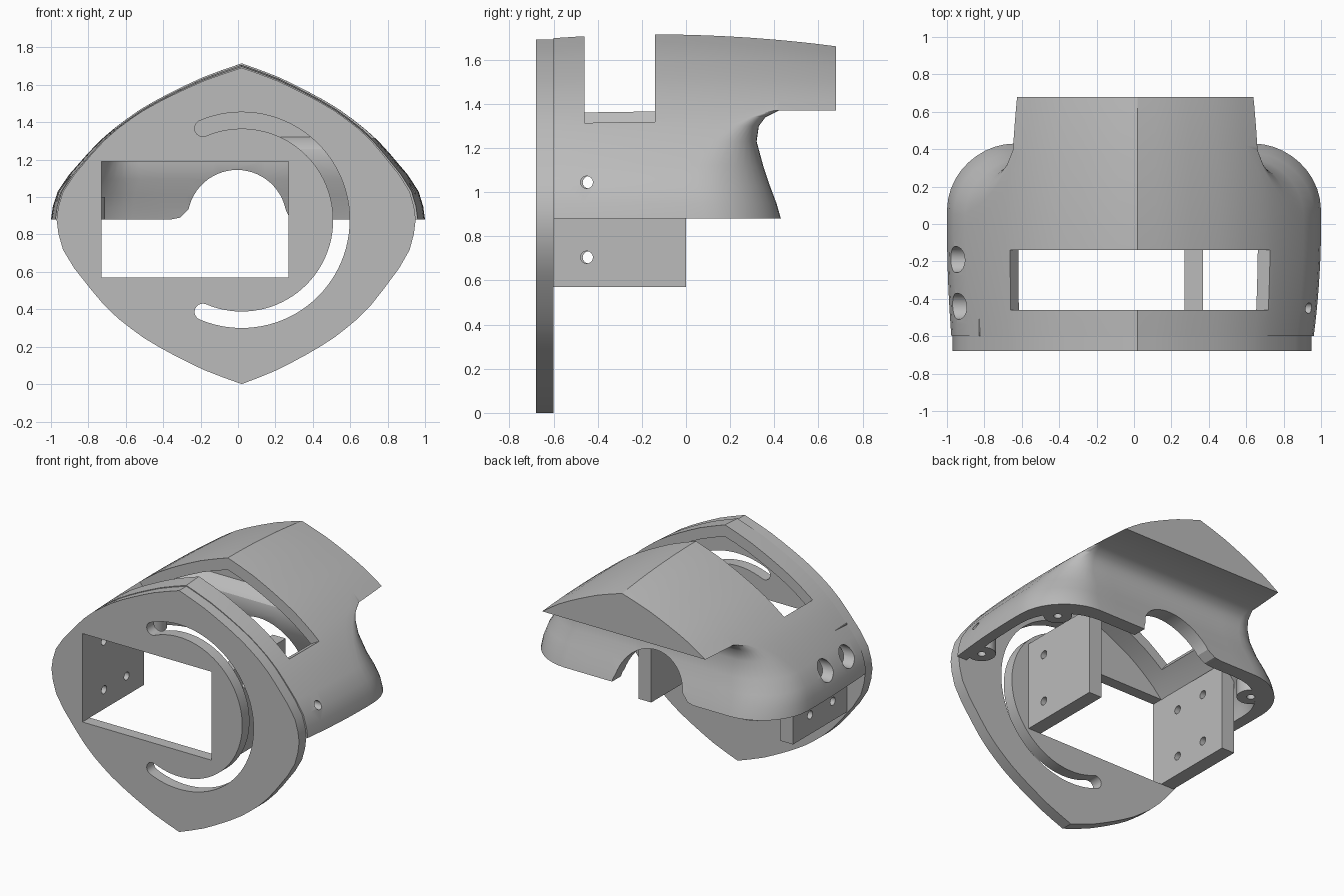
import bpy, bmesh
from math import sin, cos, pi, radians

cube = bpy.data.objects.get("Cube")
if cube:
    bpy.data.objects.remove(cube)

grey = bpy.data.materials.new("plain_grey")
grey.use_nodes = True
grey.diffuse_color = (0.5, 0.5, 0.5, 1)
grey.node_tree.nodes["Principled BSDF"].inputs["Base Color"].default_value = (0.5, 0.5, 0.5, 1)

BASE, EAVE, TOP = 0.88, 1.37, 1.715
# Lower housing rows: height, half width, back y, corner radius
POD = [(BASE, 1.0, .43, .35), (.95, .99, .41, .34), (1.03, .965, .38, .33),
       (1.12, .905, .35, .3), (1.23, .81, .32, .2), (1.3, .745, .33, .13),
       (1.34, .7, .36, .08), (EAVE, .665, .42, .03)]
# Visor rows: height, half width
VISOR = [(EAVE, .665), (1.42, .6), (1.47, .53), (1.52, .445), (1.56, .37),
         (1.6, .29), (1.64, .205), (1.68, .1), (TOP, 0)]


def place(side, x, y, z, w):
    """Taper the sides and bow the ridge along the length."""
    c = .05 if y > 0 or side > 0 else .03
    lift = max(0, (z - EAVE) / (TOP - EAVE))
    return (side * x * (1 - c * (y / .68) ** 2) + .02 * (1 - w), y,
            z - .08 * (y + .14) ** 2 * lift)


def finish(name, bm):
    bmesh.ops.recalc_face_normals(bm, faces=bm.faces[:])
    mesh = bpy.data.meshes.new(name)
    bm.to_mesh(mesh)
    bm.free()
    obj = bpy.data.objects.new(name, mesh)
    bpy.context.collection.objects.link(obj)
    mesh.materials.append(grey)
    return obj


def half_slice(w, front, back, r, visor):
    """Plan outline of one half, from the front round to the rear centre."""
    r = min(r, w)
    start = .39 if visor else back - r
    pts = [(w, front + (start - front) * i / 10) for i in range(11)]
    for i in range(1, 11):
        a = pi / 2 * i / 10
        pts.append((w, start + (back - start) * i / 10) if visor
                   else (w - r + r * cos(a), start + r * sin(a)))
    inner = w if visor else w - r
    return pts + [(inner * (1 - k / 4), back) for k in range(1, 4)]


def loft(name, rows, front):
    bm = bmesh.new()
    loops = []
    for z, w, back, r, visor in rows:
        half = half_slice(w, front, back, r, visor)
        co = [place(1, x, y, z, w) for x, y in half]
        co += [place(-1, x, y, z, w) for x, y in reversed(half)]
        loops.append([bm.verts.new(c) for c in co])
    n = len(loops[0])
    for a, b in zip(loops, loops[1:]):
        for i in range(n):
            j = (i + 1) % n
            bm.faces.new((a[i], a[j], b[j], b[i]))
    bm.faces.new(loops[0])
    bmesh.ops.remove_doubles(bm, verts=bm.verts[:], dist=.0005)
    bmesh.ops.dissolve_degenerate(bm, edges=bm.edges[:], dist=.0005)
    return finish(name, bm)


def prism(name, outline, y0, y1):
    """Extrude an x-z outline along y."""
    bm = bmesh.new()
    face = bm.faces.new([bm.verts.new((x, y0, z)) for x, z in outline])
    ext = bmesh.ops.extrude_face_region(bm, geom=[face])
    moved = [v for v in ext["geom"] if isinstance(v, bmesh.types.BMVert)]
    bmesh.ops.translate(bm, verts=moved, vec=(0, y1 - y0, 0))
    return finish(name, bm)


def box(name, x0, x1, y0, y1, z0, z1):
    return prism(name, [(x0, z0), (x1, z0), (x1, z1), (x0, z1)], y0, y1)


def rod(name, centre, radius, depth, axis):
    rot = (0, pi / 2, 0) if axis == "x" else (0, 0, 0)
    bpy.ops.mesh.primitive_cylinder_add(vertices=32, radius=radius, depth=depth,
                                        location=centre, rotation=rot)
    obj = bpy.context.object
    obj.name = name
    obj.data.materials.append(grey)
    return obj


def activate(obj):
    bpy.ops.object.select_all(action="DESELECT")
    obj.select_set(True)
    bpy.context.view_layer.objects.active = obj


def cut(obj, *cutters):
    for c in cutters:
        activate(obj)
        mod = obj.modifiers.new("cut", "BOOLEAN")
        mod.operation, mod.solver, mod.object = "DIFFERENCE", "EXACT", c
        bpy.ops.object.modifier_apply(modifier=mod.name)
        bpy.data.objects.remove(c)


# Hollow shell with solid visor
rows = [r + (False,) for r in POD] + [(z, w, .68, 0, True) for z, w in VISOR]
shell = loft("shell", rows, -.6)
inner = [(BASE + (z - BASE) * .9, w * .92, b - .1, r, False) for z, w, b, r in POD]
inner += [(BASE + (z - BASE) * .9, w * .92, .32, .03, False) for z, w in VISOR[1:]]
inner.insert(0, (.8,) + inner[0][1:])
cut(shell, loft("cavity", inner, -.7))

# Rear arch with flared feet
arch = [(-.36, .8), (-.36, .88), (-.31, .89), (-.28, .92)]
arch += [(-.005 + .265 * cos(a), BASE + .265 * sin(a))
         for a in [radians(168 - 6 * i) for i in range(27)]]
arch += [(.27, .9), (.28, .8)]
cut(shell, prism("arch_cutter", arch, .05, .7))

# Slot across the roof
slot = [(.42, 1.15), (.9, 1.414), (.9, 2), (-.87, 2), (-.87, 1.635), (-.5, 1.154)]
cut(shell, prism("roof_cutter", slot, -.46, -.14))

# Screw access holes in the sides
cut(shell, rod("access", (.95, -.45, 1.045), .028, .5, "x"),
    *[rod("access", (-.95, y, 1.045), .07, .5, "x") for y in (-.44, -.19)])

# Screw bosses inside the rim
bosses = []
for x, y in ((.8, .2), (-.8, .2), (.86, -.48)):
    boss = rod("screw_boss", (x, y, .941), .09, .12, "z")
    cut(boss, rod("boss_hole", (x, y, .88), .026, .16, "z"))
    cut(shell, rod("rim_hole", (x, y, .88), .026, .16, "z"))
    bosses.append(boss)

# Pointed oval front plate
upper = [(z, w) for z, w, _, _ in POD] + VISOR[1:]
lens = []
for side, seq in ((1, upper), (-1, upper[-2::-1])):
    lens += [place(side, w, -.68, z, w)[::2] for z, w in seq]
squash = BASE / (max(z for _, z in lens) - BASE)
lens += [(x, BASE - (z - BASE) * squash) for x, z in
         [place(s, w, -.68, z, w)[::2]
          for s, seq in ((-1, upper[1:]), (1, upper[-2:0:-1])) for z, w in seq]]
plate = prism("front_plate", lens, -.68, -.6)

# Rectangular window and curved slot in the plate
cx, mid, hw, end = .02, .533, .044, radians(113)


def polar(a, r):
    return (cx + r * cos(a), .877 + r * sin(a))


def cap(a, start, turn):
    px, pz = polar(a, mid)
    angles = [start + turn * pi * i / 10 for i in range(1, 10)]
    return [(px + hw * cos(t), pz + hw * sin(t)) for t in angles]


sweep = [-end + 2 * end * i / 60 for i in range(61)]
curve = [polar(a, mid + hw) for a in sweep] + cap(end, end, 1)
curve += [polar(a, mid - hw) for a in reversed(sweep)] + cap(-end, -end + pi, 1)
cut(plate, box("window", -.73, .27, -.8, -.5, .57, 1.19),
    prism("curve_cutter", curve, -.8, -.5))

# Mounting brackets with screw holes
brackets = []
for name, x0, ys in (("left_bracket", .27, (-.45,)), ("right_bracket", -.83, (-.44, -.19))):
    b = box(name, x0, x0 + .1, -.6, 0, .57, 1.19)
    cut(b, *[rod("screw", (x0 + .05, y, z), .028, .4, "x") for y in ys for z in (.705, 1.045)])
    brackets.append(b)

for obj in [shell, plate] + bosses + brackets:
    activate(obj)
    bpy.ops.object.shade_smooth_by_angle(angle=radians(30))
